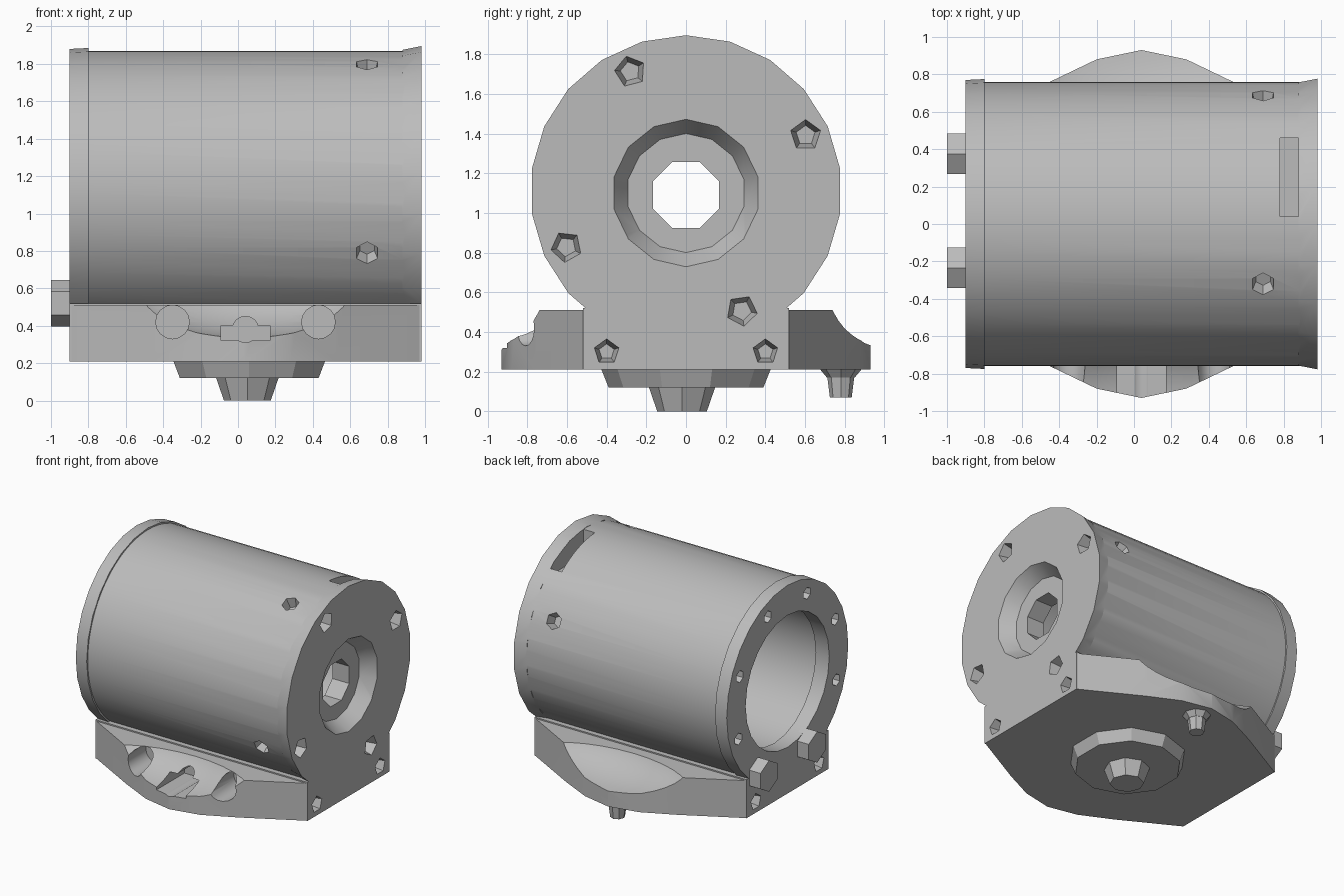
import bpy, bmesh, math
from mathutils import Vector, Matrix

cube = bpy.data.objects.get("Cube")
if cube:
    bpy.data.objects.remove(cube)

grey = bpy.data.materials.new("cast grey")
grey.use_nodes = True
GREY = (0.5, 0.5, 0.5, 1)
grey.diffuse_color = GREY
grey.node_tree.nodes["Principled BSDF"].inputs["Base Color"].default_value = GREY

X, Y, Z = Vector((1, 0, 0)), Vector((0, 1, 0)), Vector((0, 0, 1))
AXIS_Z = 1.11
LEFT, RIGHT = 0.98, -0.9


def finish(name, bm):
    bmesh.ops.recalc_face_normals(bm, faces=bm.faces)
    mesh = bpy.data.meshes.new(name)
    bm.to_mesh(mesh)
    bm.free()
    ob = bpy.data.objects.new(name, mesh)
    bpy.context.collection.objects.link(ob)
    mesh.materials.append(grey)
    return ob


def rod(name, start, direction, length, r1, r2=None, sides=24, turn=0):
    """Cylinder or cone running from start along direction."""
    bm = bmesh.new()
    d = Vector(direction).normalized()
    m = (Matrix.Translation(Vector(start) + d * length / 2)
         @ d.to_track_quat('Z', 'Y').to_matrix().to_4x4() @ Matrix.Rotation(turn, 4, 'Z'))
    bmesh.ops.create_cone(bm, cap_ends=True, segments=sides, radius1=r1,
                          radius2=r1 if r2 is None else r2, depth=length, matrix=m)
    return finish(name, bm)


def box(name, lo, hi):
    bm = bmesh.new()
    lo, hi = Vector(lo), Vector(hi)
    bmesh.ops.create_cube(bm, size=1, matrix=Matrix.Translation((lo + hi) / 2)
                          @ Matrix.Diagonal((*(hi - lo), 1)))
    return finish(name, bm)


def ellipsoid(name, center, radii):
    bm = bmesh.new()
    bmesh.ops.create_uvsphere(bm, u_segments=32, v_segments=20, radius=1,
                              matrix=Matrix.Translation(center) @ Matrix.Diagonal((*radii, 1)))
    return finish(name, bm)


def combine(target, others, operation):
    """Apply booleans, then drop the helper solids."""
    for ob in others:
        ob.hide_render = True
        mod = target.modifiers.new("cut", 'BOOLEAN')
        mod.operation, mod.object, mod.solver = operation, ob, 'EXACT'
    deps = bpy.context.evaluated_depsgraph_get()
    mesh = bpy.data.meshes.new_from_object(target.evaluated_get(deps))
    target.modifiers.clear()
    target.data = mesh
    for ob in others:
        bpy.data.objects.remove(ob)


def around_axis(x, r, angle):
    return Vector((x, r * math.cos(angle), AXIS_Z + r * math.sin(angle)))


# Housing: barrel, slightly larger end plates, and the block below
housing = rod("motor_housing", (-0.82, 0, AXIS_Z), X, 1.72, 0.76, sides=64)
solids = [
    rod("right_plate", (RIGHT, 0, AXIS_Z), X, 0.1, 0.77, 0.775, 28),
    rod("left_plate", (0.88, 0, AXIS_Z), X, LEFT - 0.88, 0.765, 0.785, 22),
    box("base_block", (RIGHT, -0.52, 0.21), (LEFT, 0.52, 0.52)),
]
combine(housing, solids, 'UNION')

cutters = [
    # Main bore with a narrower lip at its mouth
    rod("bore", (-0.78, 0, AXIS_Z), X, 1.5, 0.58, sides=48),
    rod("mouth", (-1.0, 0, AXIS_Z), X, 0.3, 0.53, sides=24),
    # Shaft hole and counterbore in the opposite end
    rod("shaft_hole", (0.6, 0, AXIS_Z - 0.02), X, 0.5, 0.18, sides=8, turn=math.pi / 8),
    rod("counterbore", (0.87, 0, AXIS_Z - 0.01), X, 0.2, 0.3, 0.43, sides=14),
    # Slot near the end plate
    box("top_slot", (0.78, 0.04, 1.66), (0.88, 0.46, 2.0)),
]
# Screw pockets around each end, and radial ones in the barrel
QUARTER = math.pi / 2
for i in range(4):
    a = math.radians(25) + i * QUARTER
    cutters.append(rod("end_pocket", around_axis(LEFT + 0.02, 0.665, a), -X, 0.12, 0.085, 0.05, 5, i))
    if i < 3:
        cutters.append(rod("barrel_pocket", around_axis(0.69, 0.8, a),
                           around_axis(0, -1, a) - Vector((0, 0, AXIS_Z)), 0.12, 0.075, 0.045, 6))
for i in range(6):
    a = math.radians(-20) + i * math.radians(44)
    cutters.append(rod("rim_pocket", around_axis(RIGHT - 0.02, 0.66, a), X, 0.1, 0.05, 0.04, 6))
for side in (-1, 1):
    for x, inward in ((LEFT + 0.02, -X), (RIGHT - 0.02, X)):
        cutters.append(rod("base_pocket", (x, side * 0.4, 0.3), inward, 0.12, 0.07, 0.04, 5))
combine(housing, cutters, 'DIFFERENCE')


# Side flanges: bowed outline, scooped on top
def flange(name, side):
    outline = [(RIGHT, 0.515), (-0.45, 0.76), (-0.2, 0.88), (0.04, 0.93),
               (0.28, 0.88), (0.53, 0.76), (LEFT, 0.515)]
    bm = bmesh.new()
    face = bm.faces.new([bm.verts.new((x, side * y, 0.21)) for x, y in outline])
    top = bmesh.ops.extrude_face_region(bm, geom=[face])["geom"]
    bmesh.ops.translate(bm, vec=(0, 0, 0.3),
                        verts=[v for v in top if isinstance(v, bmesh.types.BMVert)])
    ob = finish(name, bm)
    cuts = [ellipsoid("scoop", (0.04, side * 1.0, 0.64), (0.78, 0.44, 0.31))]
    if side < 0:
        # Two round sockets and a central arched slot
        for x in (-0.35, 0.43):
            cuts.append(rod("socket", (x, -1.0, 0.42), Y, 0.46, 0.09, sides=16))
        cuts.append(box("slot", (-0.09, -1.0, 0.32), (0.17, -0.55, 0.4)))
        cuts.append(rod("slot_arch", (0.04, -1.0, 0.38), Y, 0.45, 0.07, sides=16))
    combine(ob, cuts, 'DIFFERENCE')
    return ob


smooth = [housing, flange("front_flange", -1), flange("back_flange", 1)]

# Pivot disc and boss underneath, with a small locating peg at the back
rod("pivot_disc", (0.06, 0, 0.22), -Z, 0.1, 0.43, 0.39, 10)
rod("pivot_boss", (0.05, -0.02, 0.13), -Z, 0.13, 0.17, 0.125, 8)
rod("peg_collar", (0.06, 0.78, 0.23), -Z, 0.06, 0.12, 0.07, 8)
rod("locating_peg", (0.06, 0.78, 0.19), -Z, 0.12, 0.07, 0.055, 8)

# Terminal pegs on the open end
for name, y in (("front_terminal", -0.235), ("back_terminal", 0.375)):
    rod(name, (-1.0, y, 0.52), X, 0.14, 0.125, sides=6)

# Smooth shading with crisp edges
bpy.ops.object.select_all(action='DESELECT')
for ob in smooth:
    ob.select_set(True)
bpy.context.view_layer.objects.active = housing
bpy.ops.object.shade_smooth_by_angle(angle=math.radians(25))
